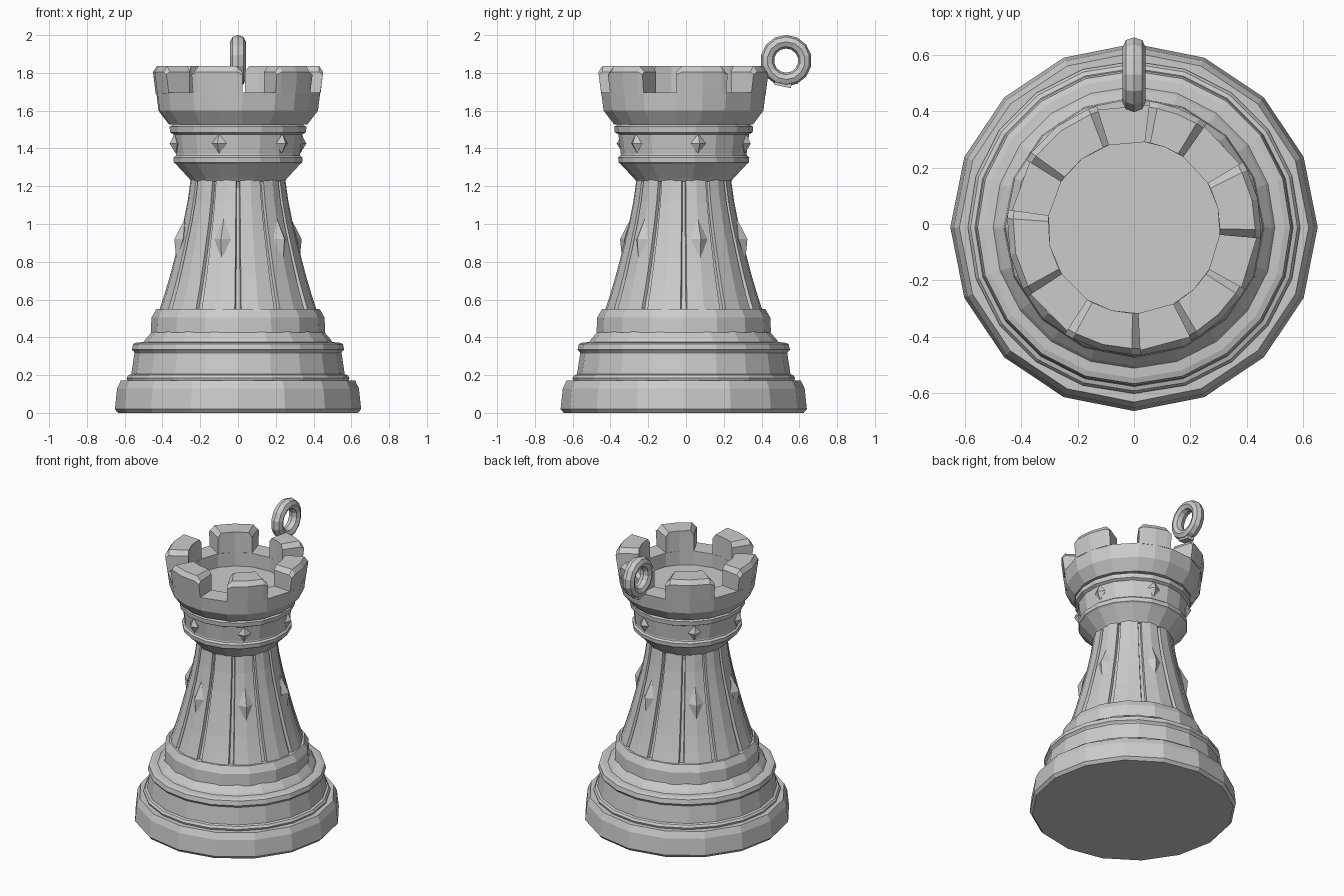
import bpy, bmesh, math
from mathutils import Vector

if "Cube" in bpy.data.objects:
    bpy.data.objects.remove(bpy.data.objects["Cube"])

CY = -0.012  # tower axis sits slightly forward; the loop hangs off the back


def finish(name, bm):
    bmesh.ops.remove_doubles(bm, verts=bm.verts, dist=1e-5)
    bmesh.ops.recalc_face_normals(bm, faces=bm.faces)
    me = bpy.data.meshes.new(name)
    bm.to_mesh(me)
    bm.free()
    ob = bpy.data.objects.new(name, me)
    bpy.context.collection.objects.link(ob)
    return ob


def polar(r, deg, z):
    a = math.radians(deg)
    return Vector((r * math.cos(a), r * math.sin(a) + CY, z))


def ring_angles(n, start=0):
    return [start + 360 * i / n for i in range(n)]


def lathe(name, profile, angles):
    """Turn a (radius, z) profile that starts and ends on the axis."""
    bm = bmesh.new()
    rings = [[bm.verts.new(polar(r, a, z)) for a in angles] if r else
             [bm.verts.new((0, CY, z))] for r, z in profile]
    n = len(angles)
    for lo, hi in zip(rings, rings[1:]):
        for i in range(n):
            j = (i + 1) % n
            if len(lo) == 1:
                bm.faces.new((lo[0], hi[j], hi[i]))
            elif len(hi) == 1:
                bm.faces.new((lo[i], lo[j], hi[0]))
            else:
                bm.faces.new((lo[i], lo[j], hi[j], hi[i]))
    return finish(name, bm)


# Stepped base
lathe("base_foot", [(0, 0), (.635, 0), (.652, .02), (.64, .13), (.62, .172),
                    (0, .172)], ring_angles(16, -90))
lathe("base_steps", [(0, .16), (.585, .17), (.59, .185), (.58, .20), (.565, .205),
                     (.548, .318), (.552, .325), (.562, .335), (.555, .365),
                     (.535, .372), (.50, .375), (.49, .39), (.455, .43),
                     (0, .43)], ring_angles(20, -90))
lathe("base_top_step", [(0, .42), (.462, .425), (.458, .505), (.432, .55),
                        (0, .55)], ring_angles(16, -90))

# Shaft: twelve panels divided by narrow grooves
bm = bmesh.new()
shaft = [(.55, .415), (.62, .392), (.72, .362), (.85, .328), (1.0, .291),
         (1.12, .267), (1.24, .25)]
steps = [(-12.6, 0), (0, .004), (12.6, 0), (13.4, -.02), (16.6, -.02)]
cols = [(-105 + 30 * k + d, o) for k in range(12) for d, o in steps]
rows = [[bm.verts.new(polar(r + o, a, z)) for a, o in cols] for z, r in shaft]
for lo, hi in zip(rows, rows[1:]):
    for i in range(len(cols)):
        j = (i + 1) % len(cols)
        bm.faces.new((lo[i], lo[j], hi[j], hi[i]))
finish("fluted_shaft", bm)

# Collar and neck band
lathe("neck", [(0, 1.225), (.25, 1.225), (.262, 1.24), (.335, 1.318), (.345, 1.325),
               (.347, 1.352), (.335, 1.362), (.333, 1.37), (.346, 1.475),
               (.365, 1.485), (.368, 1.515), (.355, 1.522), (.345, 1.535),
               (0, 1.535)], ring_angles(18, -90))


# Diamond studs
def studs(name, angles, z, half_w, half_h, r_low, r_mid, r_high, out):
    for k, a in enumerate(angles):
        w = math.degrees(half_w / r_mid)
        bm = bmesh.new()
        rim = [bm.verts.new(polar(*p)) for p in (
            (r_low, a, z - half_h), (r_mid, a + w, z),
            (r_high, a, z + half_h), (r_mid, a - w, z))]
        tip = bm.verts.new(polar(r_mid + out, a, z))
        back = bm.verts.new(polar(r_mid - .04, a, z))
        for i in range(4):
            bm.faces.new((rim[i], rim[(i + 1) % 4], tip))
            bm.faces.new((rim[(i + 1) % 4], rim[i], back))
        finish(f"{name}_{k + 1}", bm)


studs("shaft_diamond", ring_angles(6, -105), .92, .046, .108, .338, .316, .291, .033)
studs("neck_diamond", ring_angles(6, -107), 1.425, .042, .052, .338, .343, .346, .028)

# Crown wall, with corners at the edges and middle of each merlon
gaps = [-135, -75, -17, 43, 95, 160]
spans = [(g + 12, (gaps + [225])[i + 1] - 12) for i, g in enumerate(gaps)]
corners = [a for lo, hi in spans for a in (lo, (lo + hi) / 2, hi)]
lathe("crown_wall", [(0, 1.528), (.37, 1.528), (.425, 1.60), (.437, 1.695),
                     (.305, 1.695), (.305, 1.60), (0, 1.60)], corners)

# Merlons with chamfered tops
for k, (lo, hi) in enumerate(spans):
    bm = bmesh.new()
    secs = []
    for a, drop in ((lo, .03), (lo + 4, 0), ((lo + hi) / 2, 0), (hi - 4, 0), (hi, .03)):
        pts = [(.305, 1.69), (.437, 1.69), (.451, 1.805 - drop / 2),
               (.43, 1.836 - drop), (.305, 1.836 - drop)]
        secs.append([bm.verts.new(polar(r, a, z)) for r, z in pts])
    for s, t in zip(secs, secs[1:]):
        for i in range(5):
            bm.faces.new((s[i], s[(i + 1) % 5], t[(i + 1) % 5], t[i]))
    bm.faces.new(secs[0])
    bm.faces.new(secs[-1][::-1])
    finish(f"merlon_{k + 1}", bm)

# Hanging loop behind the crown
bpy.ops.mesh.primitive_torus_add(major_segments=14, minor_segments=8, major_radius=.1,
                                 minor_radius=.036, location=(0, .53, 1.865),
                                 rotation=(0, math.pi / 2, 0))
loop = bpy.context.object
loop.name = "hanging_loop"
loop.scale = (1, 1, 1.15)

# Small lug under the loop
bpy.ops.mesh.primitive_cube_add(size=1, location=(0, .515, 1.748), rotation=(-.2, 0, 0))
lug = bpy.context.object
lug.name = "loop_lug"
lug.scale = (.05, .09, .04)
